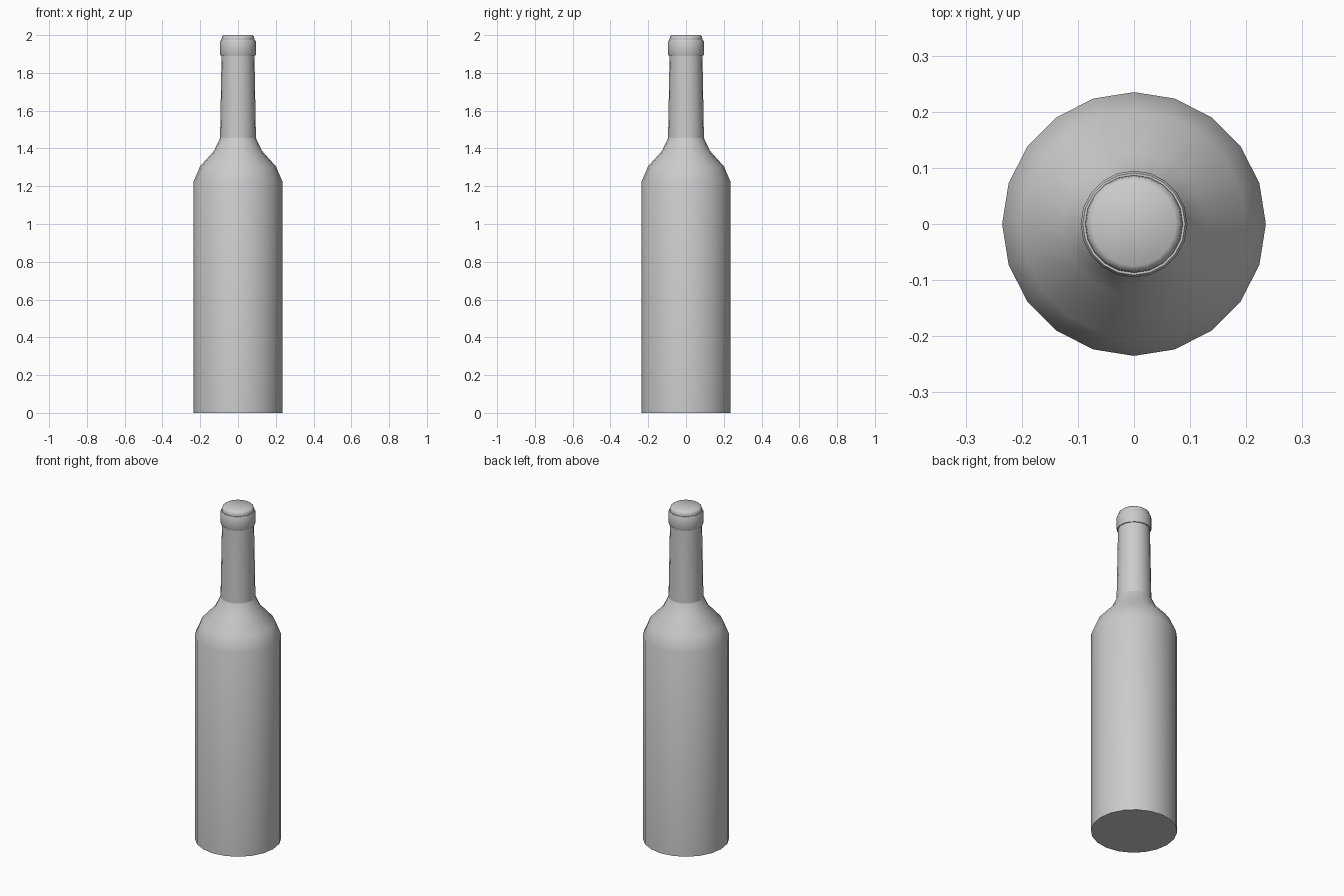
import bpy, bmesh, math

if "Cube" in bpy.data.objects:
    bpy.data.objects.remove(bpy.data.objects["Cube"])

SIDES = 20


def lathe(name, profile, angle=35):
    """Revolve (radius, height) points around z and cap both ends."""
    bm = bmesh.new()
    rings = []
    for r, z in profile:
        rings.append([bm.verts.new((r * math.cos(2 * math.pi * i / SIDES),
                                    r * math.sin(2 * math.pi * i / SIDES), z))
                      for i in range(SIDES)])
    for low, high in zip(rings, rings[1:]):
        for i in range(SIDES):
            j = (i + 1) % SIDES
            bm.faces.new((low[i], low[j], high[j], high[i]))
    bm.faces.new(rings[0][::-1])
    bm.faces.new(rings[-1])
    bmesh.ops.recalc_face_normals(bm, faces=bm.faces)
    mesh = bpy.data.meshes.new(name)
    bm.to_mesh(mesh)
    bm.free()
    obj = bpy.data.objects.new(name, mesh)
    bpy.context.collection.objects.link(obj)
    bpy.ops.object.select_all(action='DESELECT')
    obj.select_set(True)
    bpy.context.view_layer.objects.active = obj
    bpy.ops.object.shade_smooth_by_angle(angle=math.radians(angle))
    return obj


# Glass body with rounded shoulder
lathe("bottle_body", [(0.235, 0), (0.235, 1.225), (0.201, 1.305),
                      (0.127, 1.387), (0.095, 1.455)])

# Tapered neck with rounded mouth
lathe("bottle_neck", [(0.095, 1.455), (0.087, 1.90), (0.087, 1.98),
                      (0.085, 1.992), (0.075, 2.0)], 60)

# Raised collar below the mouth
lathe("neck_collar", [(0.086, 1.892), (0.092, 1.892), (0.095, 1.898),
                      (0.095, 1.966), (0.091, 1.973), (0.086, 1.973)], 50)
